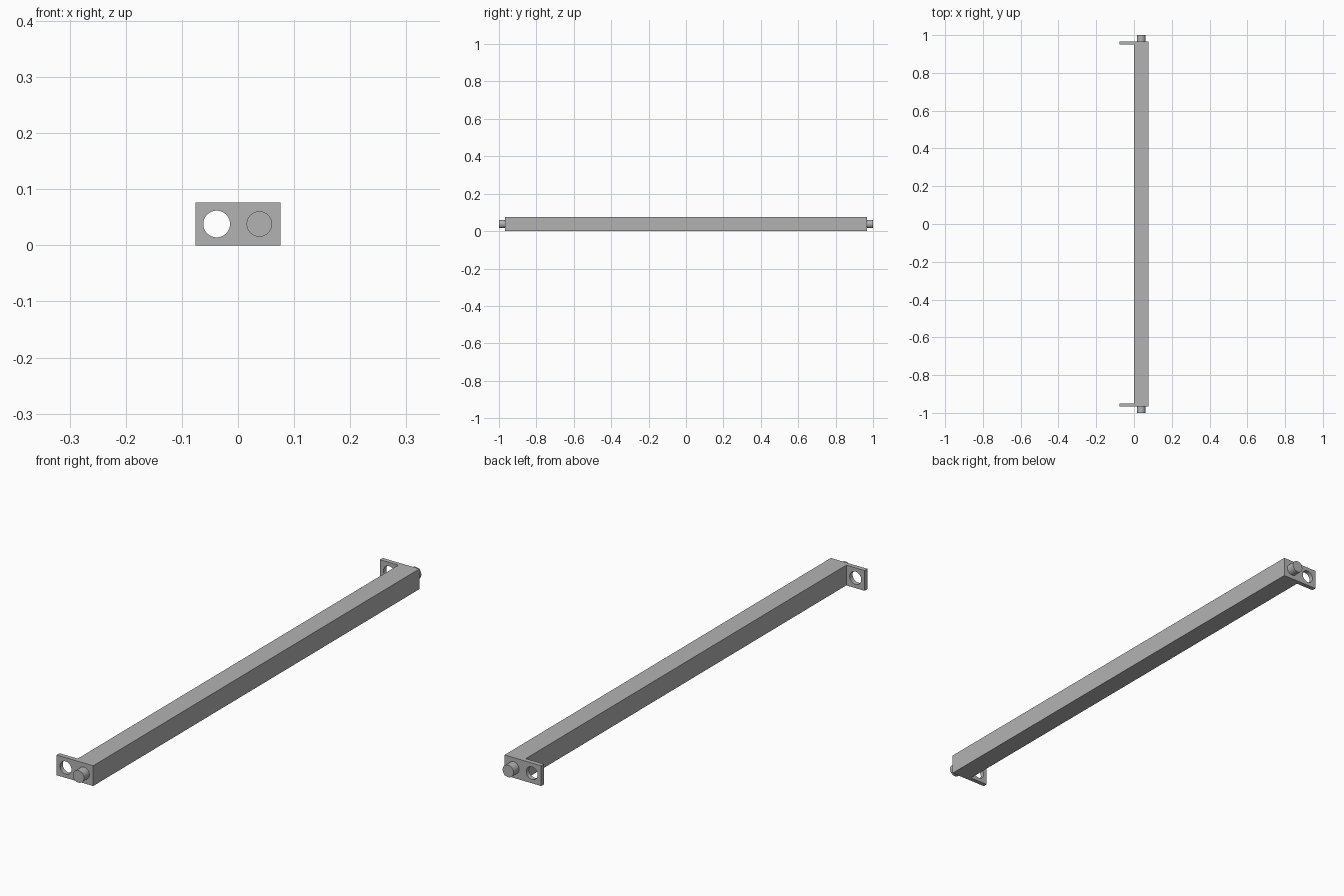
import bpy
import math

cube = bpy.data.objects.get("Cube")
if cube:
    bpy.data.objects.remove(cube, do_unlink=True)

# Main dimensions
WIDTH = 0.076      # square bar section
BAR_END = 0.967    # half length of the bar
TAB_THICK = 0.017
MID = WIDTH / 2

grey = bpy.data.materials.new("plain_grey")
grey.use_nodes = True
colour = (0.45, 0.45, 0.45, 1)
grey.diffuse_color = colour
grey.node_tree.nodes["Principled BSDF"].inputs["Base Color"].default_value = colour


def finish(obj, name):
    obj.name = name
    obj.data.materials.append(grey)
    return obj


def box(name, x, y, length):
    bpy.ops.mesh.primitive_cube_add(size=1, location=(x, y, MID))
    obj = bpy.context.object
    obj.scale = (WIDTH, length, WIDTH)
    bpy.ops.object.transform_apply(location=False, rotation=False)
    return finish(obj, name)


def rod(name, x, y, radius, length):
    bpy.ops.mesh.primitive_cylinder_add(
        vertices=48, radius=radius, depth=length,
        location=(x, y, MID), rotation=(math.pi / 2, 0, 0))
    bpy.ops.object.shade_smooth_by_angle(angle=math.radians(30))
    return finish(bpy.context.object, name)


# Long square bar
box("bar", MID, 0, 2 * BAR_END)

for side, end in ((-1, "front"), (1, "back")):
    # Round pin standing out of the bar end
    rod(end + "_pin", MID, side * (BAR_END + 1) / 2, 0.0227, 1 - BAR_END)

    # Side tab with a round hole that takes a neighbouring pin
    y = side * (BAR_END - TAB_THICK / 2)
    tab = box(end + "_tab", -MID, y, TAB_THICK)
    cutter = rod(end + "_hole_cutter", -MID, y, 0.0238, TAB_THICK * 3)
    cutter.hide_render = True
    cut = tab.modifiers.new("hole", 'BOOLEAN')
    cut.operation = 'DIFFERENCE'
    cut.solver = 'EXACT'
    cut.object = cutter
    bpy.context.view_layer.objects.active = tab
    bpy.ops.object.modifier_apply(modifier=cut.name)
    bpy.data.objects.remove(cutter, do_unlink=True)
    bpy.ops.object.select_all(action='DESELECT')
    tab.select_set(True)
    bpy.ops.object.shade_smooth_by_angle(angle=math.radians(30))
